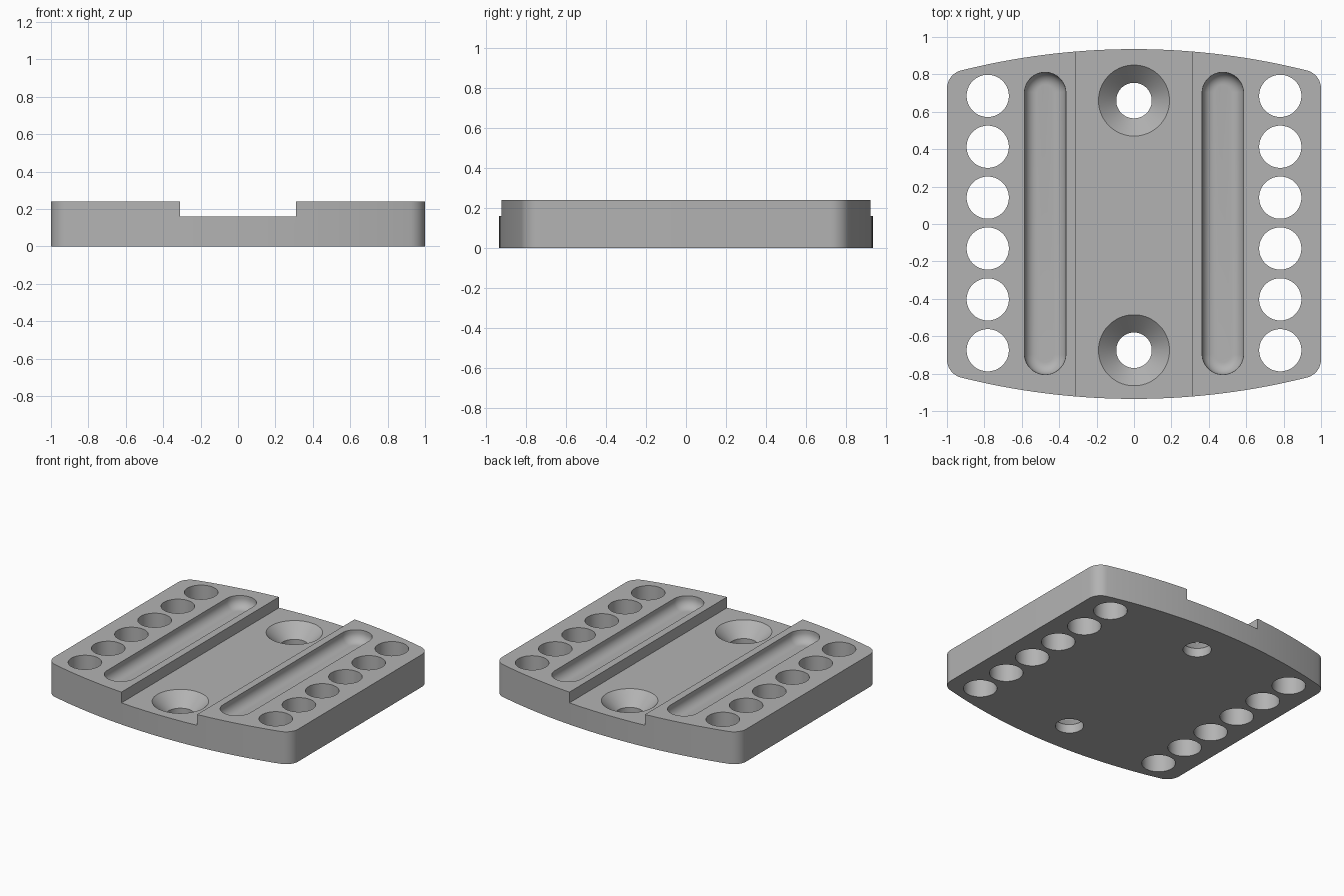
import bpy
import bmesh
from math import sin, cos, pi, sqrt, asin, radians

cube = bpy.data.objects.get("Cube")
if cube:
    bpy.data.objects.remove(cube)

TOP, FLOOR = 0.24, 0.16

grey = bpy.data.materials.new("grey")
grey.use_nodes = True
colour = (0.45, 0.45, 0.45, 1)
grey.diffuse_color = colour
grey.node_tree.nodes["Principled BSDF"].inputs["Base Color"].default_value = colour


def loft(name, rings):
    """Solid through a stack of matching closed rings."""
    bm = bmesh.new()
    loops = [[bm.verts.new(p) for p in ring] for ring in rings]
    n = len(loops[0])
    for a, b in zip(loops, loops[1:]):
        for i in range(n):
            j = (i + 1) % n
            bm.faces.new((a[i], a[j], b[j], b[i]))
    bm.faces.new(loops[0][::-1])
    bm.faces.new(loops[-1])
    bmesh.ops.recalc_face_normals(bm, faces=bm.faces)
    mesh = bpy.data.meshes.new(name)
    bm.to_mesh(mesh)
    bm.free()
    mesh.materials.append(grey)
    obj = bpy.data.objects.new(name, mesh)
    bpy.context.collection.objects.link(obj)
    return obj


def slot(x, y, r, half, z, n=48):
    """Stadium ring along y; a circle when half is zero."""
    ring = []
    for i in range(n):
        a = 2 * pi * (i + 0.5) / n
        ring.append((x + r * cos(a), y + r * sin(a) + (half if a < pi else -half), z))
    return ring


def outline(z, R=3.8, r=0.1, crown=0.935):
    """Plate outline: bowed front and back, straight sides, rounded corners."""
    yc = crown - R
    cx = 1 - r
    cy = yc + sqrt((R - r) ** 2 - cx ** 2)
    lean = asin(cx / (R - r))
    corner = [(cx + r * cos(t), cy + r * sin(t))
              for t in [(pi / 2 - lean) * i / 10 for i in range(11)]]
    bow = [(R * sin(a), yc + R * cos(a)) for a in [lean * (1 - i / 14) for i in range(1, 14)]]
    quarter = corner + bow
    half = quarter + [(0, crown)] + [(-x, y) for x, y in reversed(quarter)]
    return [(x, y, z) for x, y in half + [(-x, -y) for x, y in half]]


plate = loft("mounting_plate", [outline(0), outline(TOP)])
cutters = []

# Central channel
cutters.append(loft("channel_cutter", [
    [(-0.31, -1.2, z), (0.31, -1.2, z), (0.31, 1.2, z), (-0.31, 1.2, z)]
    for z in (FLOOR, TOP + 0.1)]))

# Countersunk screw holes
for y in (0.66, -0.675):
    cutters.append(loft("screw_hole_cutter", [
        slot(0, y, r, 0, z, 64) for r, z in
        ((0.095, -0.1), (0.095, 0.065), (0.19, FLOOR), (0.19, FLOOR + 0.04))]))

for side in (-1, 1):
    # Row of through holes
    for i in range(6):
        cutters.append(loft("side_hole_cutter", [
            slot(side * 0.782, 0.685 - 0.272 * i, 0.113, 0, z) for z in (-0.1, TOP + 0.1)]))
    # Long groove with a rounded bottom edge
    depth, fillet, width = 0.085, 0.065, 0.111
    rings = []
    for i in range(9):
        a = radians(90 * i / 8)
        rings.append(slot(side * 0.475, 0.003, width - fillet * (1 - sin(a)), 0.697,
                          TOP - depth + fillet * (1 - cos(a))))
    rings.append(slot(side * 0.475, 0.003, width, 0.697, TOP + 0.1))
    cutters.append(loft("groove_cutter", rings))

for cutter in cutters:
    mod = plate.modifiers.new(cutter.name, "BOOLEAN")
    mod.object = cutter
    mod.operation = "DIFFERENCE"
    mod.solver = "EXACT"

# Bake the cuts and drop the cutters
bpy.context.view_layer.update()
baked = bpy.data.meshes.new_from_object(
    plate.evaluated_get(bpy.context.evaluated_depsgraph_get()))
plate.modifiers.clear()
plate.data = baked
for cutter in cutters:
    bpy.data.objects.remove(cutter)

bpy.ops.object.select_all(action="DESELECT")
plate.select_set(True)
bpy.context.view_layer.objects.active = plate
bpy.ops.object.shade_smooth_by_angle(angle=radians(30))
